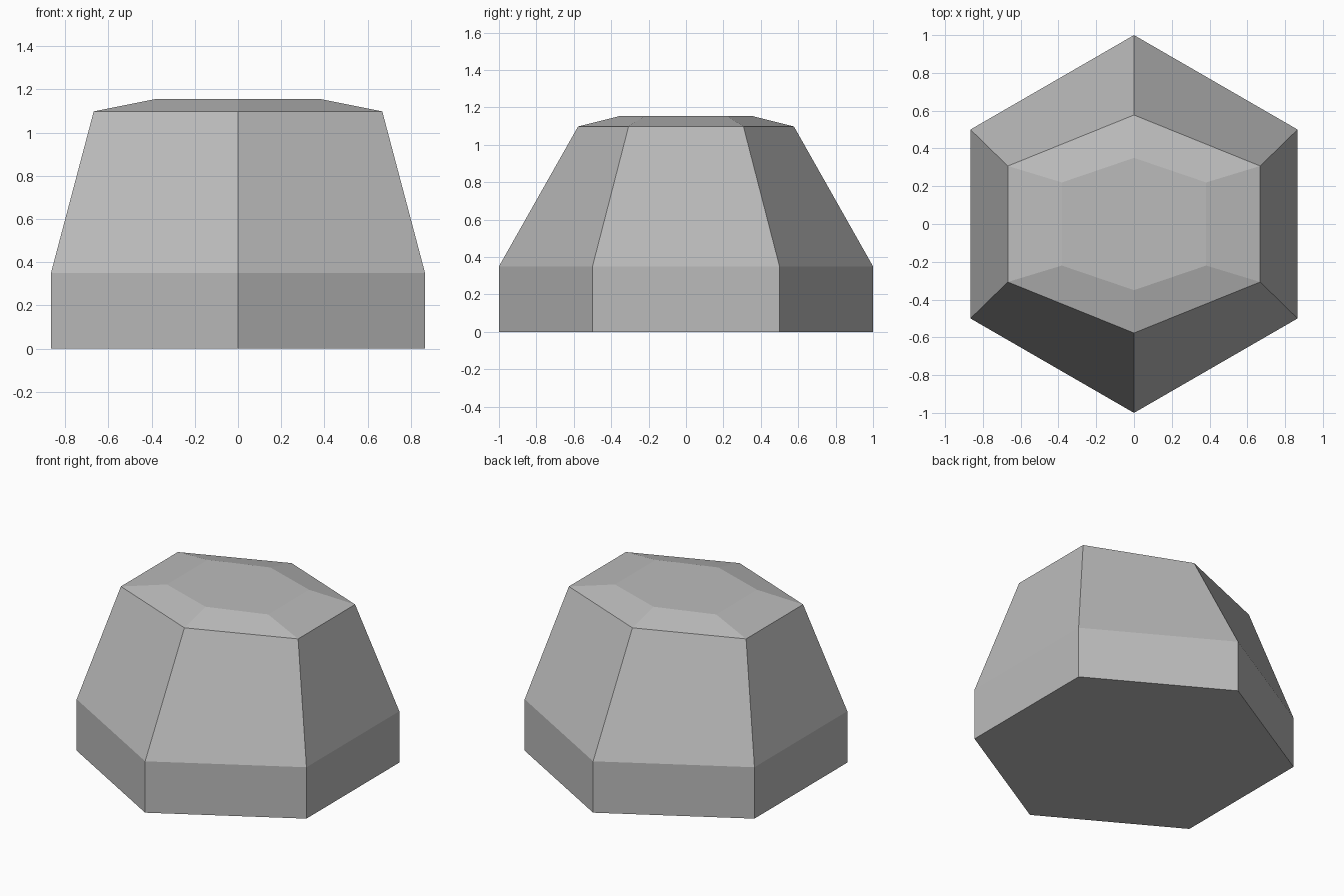
import bpy
import bmesh

cube = bpy.data.objects.get("Cube")
if cube:
    bpy.data.objects.remove(cube, do_unlink=True)

# Plain grey material
grey = bpy.data.materials.new("neutral_grey")
grey.use_nodes = True
colour = (0.5, 0.5, 0.5, 1)
grey.diffuse_color = colour
grey.node_tree.nodes["Principled BSDF"].inputs["Base Color"].default_value = colour


def hexagon(bm, side_x, side_y, tip_y, z):
    """Ring of six corners with tips on the front and back."""
    points = [(0, -tip_y), (side_x, -side_y), (side_x, side_y),
              (0, tip_y), (-side_x, side_y), (-side_x, -side_y)]
    return [bm.verts.new((x, y, z)) for x, y in points]


# Cross-sections: half width, side corner y, tip y, height
sections = [
    (0.866, 0.5, 1.0, 0.0),       # base
    (0.866, 0.5, 1.0, 0.35),      # top of the upright band
    (0.668, 0.307, 0.577, 1.098), # shoulder
    (0.382, 0.22, 0.35, 1.155),   # flat cap
]

bm = bmesh.new()
rings = [hexagon(bm, *section) for section in sections]
bm.faces.new(reversed(rings[0]))
bm.faces.new(rings[-1])
for lower, upper in zip(rings, rings[1:]):
    for i in range(6):
        j = (i + 1) % 6
        bm.faces.new((lower[i], lower[j], upper[j], upper[i]))
bmesh.ops.recalc_face_normals(bm, faces=bm.faces)

mesh = bpy.data.meshes.new("hexagonal_block")
bm.to_mesh(mesh)
bm.free()
mesh.materials.append(grey)
block = bpy.data.objects.new("hexagonal_block", mesh)
bpy.context.collection.objects.link(block)
